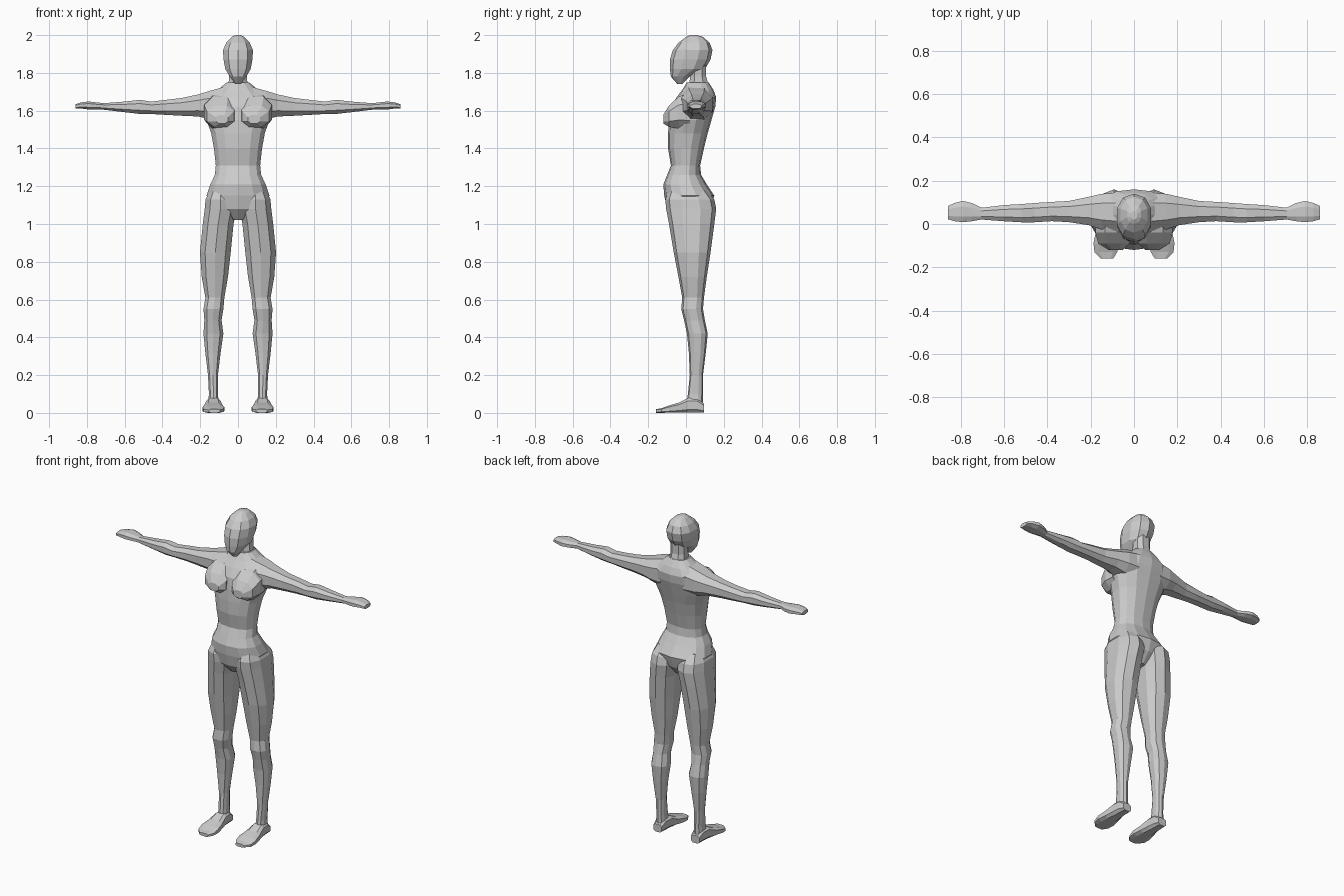
import bpy
import bmesh
from math import cos, sin, pi, copysign
from mathutils import Vector

if "Cube" in bpy.data.objects:
    bpy.data.objects.remove(bpy.data.objects["Cube"], do_unlink=True)

UNIT = 0.01  # ring tables are written in hundredths

grey = bpy.data.materials.new("plain grey")
grey.use_nodes = True
grey.diffuse_color = (0.6, 0.6, 0.6, 1)
grey.node_tree.nodes["Principled BSDF"].inputs["Base Color"].default_value = grey.diffuse_color


def rounded(value, power):
    """Push a circle coordinate towards a box for powers below one."""
    return copysign(abs(value) ** power, value)


def loft(name, axis, rings, sides=10, power=0.85, mirrored=False):
    """Skin a row of rings, each (position, low u, high u, low v, high v)."""
    u_axis, v_axis = [i for i in range(len("xyz")) if i != axis]
    bm = bmesh.new()
    loops = []
    for position, u_low, u_high, v_low, v_high in rings:
        loop = []
        for k in range(sides):
            angle = 2 * pi * (k + 0.5) / sides
            point = Vector()
            point[axis] = position
            point[u_axis] = (u_low + u_high) / 2 + (u_high - u_low) / 2 * rounded(cos(angle), power)
            point[v_axis] = (v_low + v_high) / 2 + (v_high - v_low) / 2 * rounded(sin(angle), power)
            loop.append(bm.verts.new(point * UNIT))
        loops.append(loop)
    for lower, upper in zip(loops, loops[1:]):
        for k in range(sides):
            n = (k + 1) % sides
            bm.faces.new((lower[k], lower[n], upper[n], upper[k]))
    bm.faces.new(loops[0][::-1])
    bm.faces.new(loops[-1])
    bmesh.ops.recalc_face_normals(bm, faces=bm.faces)
    mesh = bpy.data.meshes.new(name)
    bm.to_mesh(mesh)
    bm.free()
    mesh.materials.append(grey)
    obj = bpy.data.objects.new(name, mesh)
    bpy.context.collection.objects.link(obj)
    if mirrored:
        obj.modifiers.new("other side", "MIRROR").use_axis[0] = True
    return obj


def centred(rows):
    """Turn (height, half width, front, back) rows into symmetric rings."""
    return [(z, -half, half, front, back) for z, half, front, back in rows]


# Torso from crotch to the base of the neck
loft("torso", 2, centred([
    (102, 3, -5, 8),
    (108, 13, -10, 13),
    (115, 17, -11.5, 15),
    (121, 15, -12, 11),
    (126, 12.5, -10, 8),
    (131, 12, -8, 7.5),
    (140, 13, -9.5, 9.5),
    (148, 14.5, -9.5, 11.5),
    (155, 17, -9, 13.5),
    (162, 18, -8, 15.5),
    (167, 16.5, -5, 16),
    (171, 11, -2, 14.5),
    (175, 6, 0.5, 12),
]), sides=14)

# Neck and head
loft("neck", 2, centred([
    (165, 7, 0, 14),
    (173, 5.5, 1, 12.5),
    (178, 5, 2, 11),
    (185, 5, 2, 11),
]), sides=8)
loft("head", 2, centred([
    (174, 1.5, -4.5, -2),
    (178, 4.5, -8, 2),
    (182, 7, -8.5, 10),
    (187, 8, -8.5, 13),
    (192, 8.3, -7, 14),
    (196, 6.5, -4, 12.5),
    (199, 3.5, 0, 9),
    (200, 1.5, 2, 6),
]), sides=10, power=0.9)

# Chest, lofted forwards out of the ribs
loft("chest", 1, [
    (2, 0, 18, 149, 170),
    (-4, 0.5, 18.5, 150, 168),
    (-9, 1.5, 17, 151, 163),
    (-12, 5, 12, 153, 158),
], sides=8, mirrored=True)

# Arms with shoulders, elbows and mitten hands
loft("arm", 0, [
    (8, -4, 15, 154, 173),
    (15, -3, 14.5, 155, 171),
    (21, -1, 13, 156.5, 169),
    (30, 0.5, 11, 157, 167),
    (38, 1, 10.5, 157.5, 166),
    (46, 0.5, 10, 158, 165),
    (52, 0.5, 9.5, 158, 166),
    (60, 1, 9, 159, 165),
    (72, 2, 7.5, 160.5, 164),
], sides=8, mirrored=True)
loft("hand", 0, [
    (70, 2, 7.5, 160.5, 164),
    (75, 1, 10, 160.5, 164.5),
    (79, 0.5, 11, 160.5, 165),
    (83, 1, 10, 161, 164.5),
    (86, 2, 8.5, 161, 163.5),
], sides=8, mirrored=True)

# Legs from buttock to ankle
loft("leg", 2, [
    (118, 3, 15, -9, 11),
    (113, 1, 17.5, -11, 15),
    (108, 0.5, 18, -10.5, 16),
    (100, 2, 19, -9, 15),
    (85, 3.5, 20.5, -6.5, 13),
    (72, 5, 19.5, -4, 11),
    (61, 7, 17.5, -2, 9.5),
    (55, 7.5, 18.5, -2.5, 9),
    (49, 8.5, 18, -1, 10),
    (42, 7.5, 18.5, 0.5, 11.5),
    (32, 9, 17.5, 1.5, 10.5),
    (20, 10.5, 16, 2, 9),
    (10, 10.5, 15.5, 1, 9),
    (4, 10, 16, 0, 9),
], sides=10, mirrored=True)

# Feet with flat soles, heel to toe
loft("foot", 1, [
    (9.5, 10, 16, 0, 5),
    (6, 9.5, 16.5, 0, 8),
    (1, 9, 17, 0, 8),
    (-4, 8, 18, 0, 5.5),
    (-9, 7, 19, 0, 4),
    (-13, 7.5, 18.5, 0, 2.5),
    (-16, 9.5, 15.5, 0, 2),
], sides=8, power=0.6, mirrored=True)
